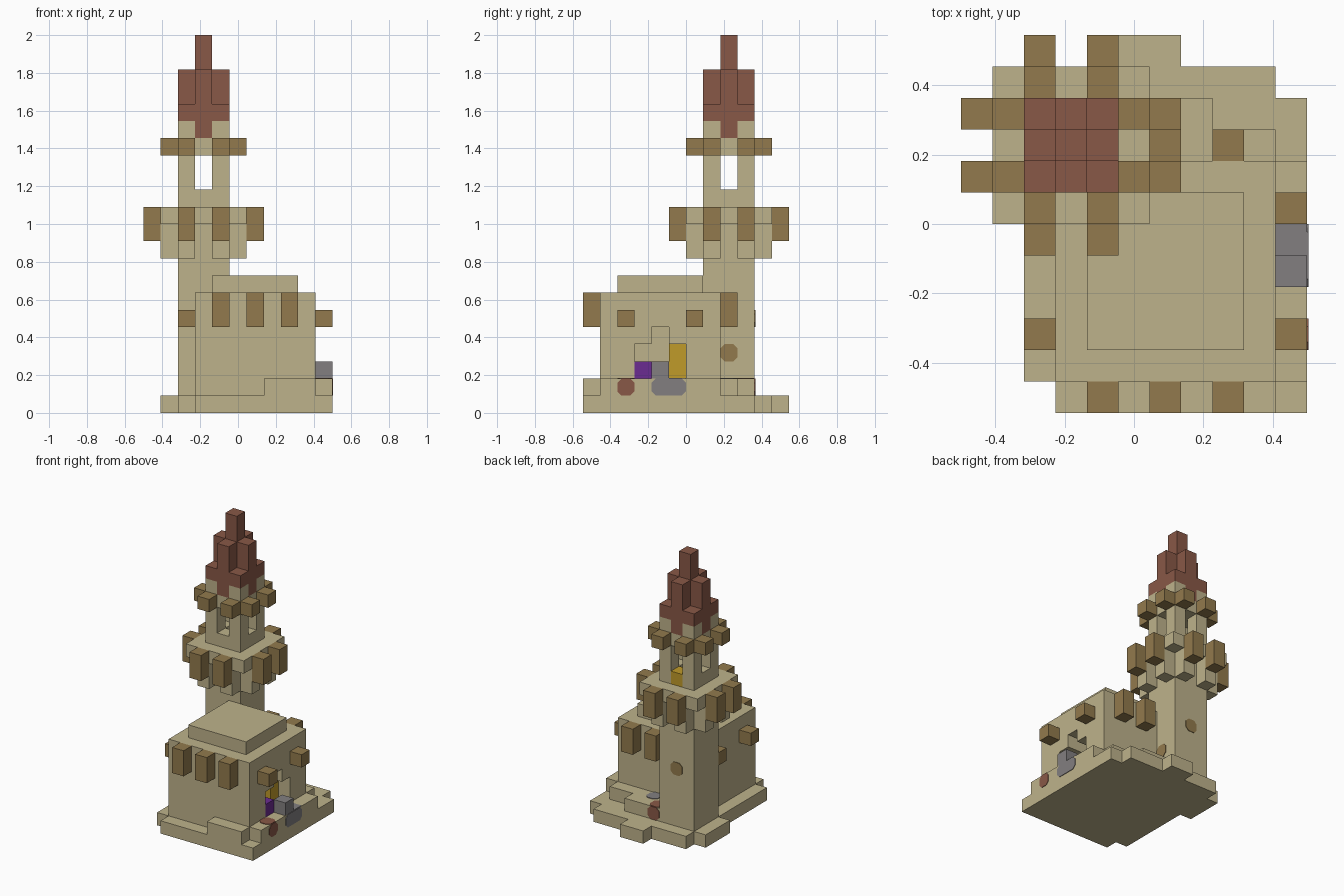
import bpy, bmesh
from mathutils import Vector, Matrix

if "Cube" in bpy.data.objects:
    bpy.data.objects.remove(bpy.data.objects["Cube"])

U = 2 / 22                       # one block
ORIGIN = Vector((-5.5, -6, 0))   # block grid corner


def material(name, r, g, b):
    m = bpy.data.materials.new(name)
    m.use_nodes = True
    m.diffuse_color = (r, g, b, 1)
    m.node_tree.nodes["Principled BSDF"].inputs["Base Color"].default_value = (r, g, b, 1)
    return m


stone = material("sandstone", .515, .448, .258)
wood = material("wood", .287, .195, .074)
tile = material("red_tile", .25, .098, .063)
grey = material("grey_stone", .223, .212, .216)
gold = material("gold", .527, .328, .023)
purple = material("purple", .147, .025, .283)


def finish(name, bm, mat):
    mesh = bpy.data.meshes.new(name)
    bm.to_mesh(mesh)
    bm.free()
    mesh.materials.append(mat)
    bpy.context.collection.objects.link(bpy.data.objects.new(name, mesh))


def blocks(name, mat, *boxes):
    """Boxes given as (x range, y range, z range) in block units."""
    bm = bmesh.new()
    for box in boxes:
        lo, hi = (Vector([r[n] for r in box]) for n in (0, 1))
        mid = ((lo + hi) / 2 + ORIGIN) * U
        bmesh.ops.create_cube(bm, size=1, matrix=Matrix.Translation(mid)
                              @ Matrix.Diagonal(((hi - lo) * U).to_4d()))
    finish(name, bm, mat)


def cell(x, y, z, height=1):
    return (x, x + 1), (y, y + 1), (z, z + height)


def patch(name, mat, centre, axis, width=1, cut=.25):
    """Thin plate with clipped corners, facing along an axis."""
    w, h = width / 2, .5
    outline = [(w, cut - h), (w, h - cut), (w - cut, h), (cut - w, h),
               (-w, h - cut), (-w, cut - h), (cut - w, -h), (w - cut, -h)]
    bm = bmesh.new()
    place = {"x": lambda a, b: (0, a, b), "y": lambda a, b: (-a, 0, b),
             "z": lambda a, b: (b, -a, 0)}[axis]
    face = bm.faces.new([bm.verts.new((Vector(centre) + Vector(place(a, b)) + ORIGIN) * U)
                         for a, b in outline])
    normal = Vector([float(axis == n) for n in "xyz"])
    new = bmesh.ops.extrude_face_region(bm, geom=[face])["geom"]
    bmesh.ops.translate(bm, vec=normal * .004,
                        verts=[v for v in new if isinstance(v, bmesh.types.BMVert)])
    bmesh.ops.recalc_face_normals(bm, faces=bm.faces)
    finish(name, bm, mat)


def ring(reach, z, height):
    """Eight blocks around the tower, two on each side."""
    out = []
    for along in (-1, 1):
        for side in (-reach, reach):
            out += [cell(3 + along, 8 + side, z, height), cell(3 + side, 8 + along, z, height)]
    return out


# Stepped ground slab
blocks("ground_slab", stone,
       ((3, 11), (0, 1), (0, 1)), ((2, 11), (1, 10), (0, 1)), ((2, 10), (10, 11), (0, 1)),
       ((5, 7), (11, 12), (0, 1)), ((1, 2), (7, 10), (0, 1)))
blocks("upper_steps", stone,
       ((7, 10), (0, 1), (1, 2)), ((10, 11), (1, 8), (1, 2)),
       ((5, 8), (8, 10), (1, 2)), ((8, 10), (8, 9), (1, 2)))

# Hall with an arched doorway on its right side
blocks("hall", stone,
       ((3, 7), (1, 8), (1, 7)), ((7, 10), (1, 3), (1, 7)), ((7, 10), (6, 8), (1, 7)),
       ((7, 10), (3, 6), (1, 2)), ((7, 10), (3, 4), (4, 7)), ((7, 10), (5, 6), (4, 7)),
       ((7, 10), (4, 5), (5, 7)))
blocks("hall_roof_cap", stone, ((4, 9), (2, 7), (7, 8)))
blocks("hall_long_beams", wood,
       *[cell(x, 0, 5, 2) for x in (4, 6, 8)], *[cell(x, 8, 5, 2) for x in (6, 8)])
blocks("hall_side_beams", wood, *[cell(x, y, 5) for x in (2, 10) for y in (2, 6)])

# Doorway figures and door stones
blocks("doorway_gold", gold, cell(8, 5, 2, 2))
blocks("doorway_purple", purple, cell(9, 3, 2))
blocks("door_stone", grey, cell(10, 4, 2))
patch("door_step_front", grey, (11, 5, 1.5), "x", width=2)
patch("door_step_top", grey, (10.5, 5, 2), "z", width=2, cut=.02)
patch("red_step_front", tile, (11, 2.5, 1.5), "x")
patch("red_step_top", tile, (10.5, 2.5, 2), "z")
patch("back_red_step", tile, (5.5, 10, 1.5), "y")
patch("back_red_step_top", tile, (5.5, 9.5, 2), "z")
patch("back_grey_step", grey, (6.5, 8.5, 2), "z")

# Tower shaft and its windows
blocks("tower_shaft", stone, ((2, 5), (7, 10), (1, 12)))
patch("back_window", wood, (3.5, 10, 5.5), "y")
patch("side_window", wood, (5, 8.5, 3.5), "x")

# Balcony on corbels
blocks("balcony_floor", stone, ((1, 6), (6, 11), (11, 12)))
blocks("balcony_corbels", stone, *ring(2, 9, 2))
blocks("balcony_beams", wood, *ring(3, 10, 2))

# Open belfry
blocks("belfry_pillars", stone, *[cell(x, y, 12, 3) for x in (2, 4) for y in (7, 9)])
blocks("belfry_sills", stone, cell(3, 7, 12), cell(2, 8, 12), cell(4, 8, 12))
blocks("belfry_gold_sill", gold, cell(3, 9, 12))
blocks("belfry_top", stone, ((2, 5), (7, 10), (15, 16)),
       *[cell(x, y, 16) for x in (2, 4) for y in (7, 9)])
blocks("belfry_beams", wood, *ring(2, 15, 1))

# Stepped red spire
blocks("spire", tile,
       ((2, 5), (8, 9), (16, 17)), ((3, 4), (7, 8), (16, 17)), ((3, 4), (9, 10), (16, 17)),
       ((2, 5), (7, 10), (17, 18)), ((2, 5), (8, 9), (18, 20)),
       ((3, 4), (7, 8), (18, 20)), ((3, 4), (9, 10), (18, 20)), cell(3, 8, 20, 2))
